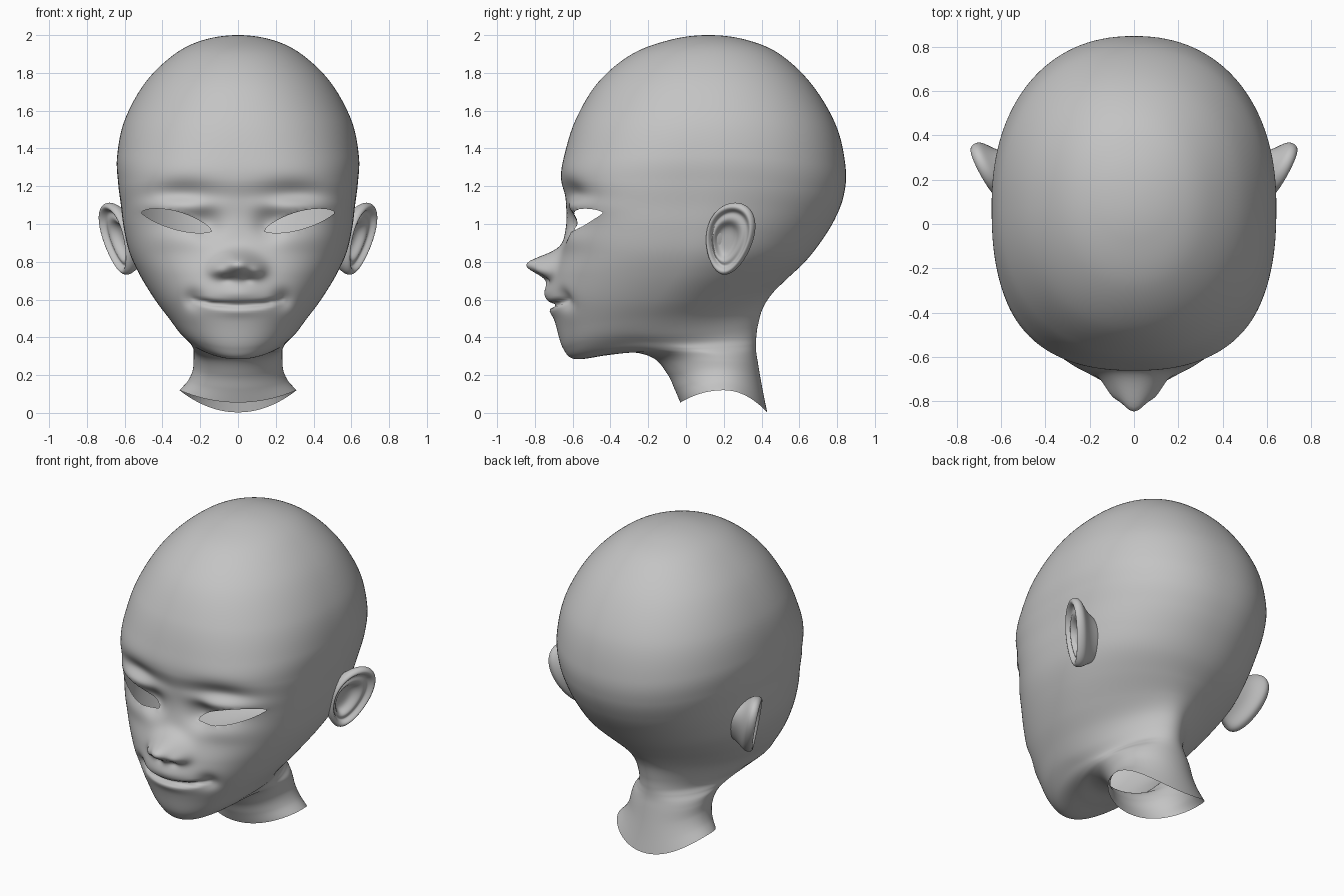
import bpy, bmesh, math
from mathutils import Vector

if "Cube" in bpy.data.objects:
    bpy.data.objects.remove(bpy.data.objects["Cube"])

GREY = 0.55
skin = bpy.data.materials.new("grey_skin")
skin.use_nodes = True
skin.diffuse_color = (GREY, GREY, GREY, 1)
skin.node_tree.nodes["Principled BSDF"].inputs["Base Color"].default_value = (GREY, GREY, GREY, 1)

SEGMENTS = 192
STEPS = 12

# Head sections, crown to neck: front (z, y), side (z, y, half width), back (z, y)
SECTIONS = [
    (2.0, .12, 2.0, .12, 0, 2.0, .12),
    (1.977, -.075, 1.975, .12, .18, 1.976, .315),
    (1.9, -.285, 1.9, .11, .335, 1.9, .495),
    (1.75, -.465, 1.75, .1, .49, 1.74, .665),
    (1.55, -.585, 1.55, .09, .6, 1.52, .795),
    (1.36, -.645, 1.36, .08, .64, 1.3, .845),
    (1.24, -.662, 1.22, .07, .635, 1.15, .835),
    (1.13, -.638, 1.1, .05, .62, 1.02, .785),
    (1.0, -.635, .98, .03, .605, .9, .71),
    (.86, -.66, .85, 0, .575, .8, .63),
    (.73, -.7, .73, -.06, .52, .71, .535),
    (.6, -.72, .6, -.16, .44, .63, .455),
    (.45, -.685, .5, -.23, .365, .55, .405),
    (.34, -.65, .42, -.24, .305, .46, .38),
    (.285, -.587, .37, -.16, .255, .4, .372),
    (.305, -.42, .34, -.02, .237, .36, .37),
    (.32, -.28, .315, .09, .235, .32, .372),
    (.285, -.165, .28, .14, .235, .27, .38),
    (.2, -.095, .225, .17, .24, .18, .395),
    (.125, -.06, .17, .19, .265, .1, .41),
    (.055, -.03, .12, .2, .31, .003, .43),
]

# Sculpted swellings and hollows: x, z, depth, spread in x, spread up, spread down
BUMPS = [
    (0, .787, .162, .095, .062, .066),     # nose tip
    (.1, .752, .045, .045, .04, .035),     # nostril wing
    (.05, .705, -.014, .03, .015, .02),    # nostril
    (0, .635, .03, .12, .06, .05),         # upper lip
    (0, .54, .012, .13, .025, .03),        # lower lip
    (.24, .6, -.035, .05, .05, .05),       # mouth corner
    (.3, 1.165, -.04, .17, .07, .06),      # crease under the brow
    (.29, 1.04, -.02, .16, .08, .08),      # eye socket
    (.16, .99, -.045, .075, .09, .07),     # inner eye corner
    (.31, 1.095, .03, .17, .045, .045),    # upper eyelid
    (.3, .92, .012, .16, .06, .06),        # lower eyelid
]


def bell(d, spread):
    return math.exp(-(d / spread) ** 2)


def spline(a, b, c, d, t):
    """Smooth interpolation between rows b and c."""
    return [q + t / 2 * (r - p + t * (2 * p - 5 * q + 4 * r - s + t * (3 * (q - r) + s - p)))
            for p, q, r, s in zip(a, b, c, d)]


def relief(x, z):
    """Forward displacement of the face."""
    x = abs(x)
    out = 0
    for bx, bz, depth, sx, up, down in BUMPS:
        out += depth * bell(x - bx, sx) * bell(z - bz, up if z > bz else down)
    # smiling mouth crease
    line = .57 + .028 * (x / .23) ** 2
    fade = max(0, min(1, (.25 - x) / .08))
    return out - .038 * fade * bell(z - line, .014)


def section_point(row, k, u):
    zf, yf, zs, ys, width, zb, yb = row
    angle = u - .5 * math.sin(u)          # denser towards the face
    s, c = math.sin(angle), math.cos(angle)
    if c > 0:
        square = 2 / (2.05 + .7 * bell(k - 7, 2.6 if k < 7 else 3.5))
    else:
        square = 2 / (2.05 + .17 * bell(k - 5, 3.5))
    x = math.copysign(width * abs(s) ** square, s)
    reach = abs(c) ** square
    if c > 0:
        y, z = ys + (yf - ys) * reach, zs + (zf - zs) * c * c
    else:
        x *= 1 - .3 * bell(k - 12, 2) * c * c
        y, z = ys + (yb - ys) * reach, zs + (zb - zs) * c * c
    if y < -.2 and c > 0:
        y -= relief(x, z) * min(1, (-.2 - y) / .1)
    return Vector((x, y, z))


def eye_edges(x):
    """Lower and upper edge heights of the eye opening."""
    s = (x - .137) / .376
    if not 0 <= s <= 1:
        return None
    arch = 4 * s * (1 - s)
    chord = .963 + .097 * s
    return chord - .042 * arch ** .8, chord + .055 * arch ** .7


def loft(bm, rings):
    n = len(rings[0])
    for a, b in zip(rings, rings[1:]):
        for j in range(n):
            k = (j + 1) % n
            bm.faces.new((a[j], a[k], b[k], b[j]))


def finish(bm, name):
    bmesh.ops.recalc_face_normals(bm, faces=bm.faces)
    for f in bm.faces:
        f.smooth = True
    mesh = bpy.data.meshes.new(name)
    bm.to_mesh(mesh)
    bm.free()
    mesh.materials.append(skin)
    obj = bpy.data.objects.new(name, mesh)
    bpy.context.collection.objects.link(obj)
    return obj


# Head and neck, open at the bottom
zf, yf, zs, ys, w, zb, yb = SECTIONS[1]
before = (zb, yb, zs, ys, -w, zf, yf)
after = [2 * a - b for a, b in zip(SECTIONS[-1], SECTIONS[-2])]
rows = [before] + SECTIONS + [after]
bm = bmesh.new()
rings = []
last = len(SECTIONS) - 1
for i in range(last * STEPS + 1):
    seg = min(i // STEPS, last - 1)
    row = spline(*rows[seg:seg + 4], i / STEPS - seg)
    rings.append([bm.verts.new(section_point(row, i / STEPS, math.tau * j / SEGMENTS))
                  for j in range(SEGMENTS)])
loft(bm, rings)
bmesh.ops.remove_doubles(bm, verts=bm.verts, dist=.0001)

# Almond eye openings
hole = []
for f in bm.faces:
    c = f.calc_center_median()
    edges = eye_edges(abs(c.x))
    if c.y < -.2 and edges and edges[0] < c.z < edges[1]:
        hole.append(f)
bmesh.ops.delete(bm, geom=hole, context='FACES')
for v in bm.verts:
    if v.is_boundary and v.co.z > .5:
        x = min(max(abs(v.co.x), .138), .512)
        v.co.x = math.copysign(x, v.co.x)
        v.co.z = min(eye_edges(x), key=lambda e: abs(e - v.co.z))
bmesh.ops.remove_doubles(bm, verts=bm.verts, dist=.0005)
finish(bm, "head")

# Ears: loops from the hollow over the rim to the root: radius, height, shift to the face
EAR_LOOPS = [(.1, -.035, .035), (.38, -.032, .03), (.5, 0, .02), (.62, .01, .012),
             (.74, -.006, .006), (.82, .02, 0), (.91, .03, 0), (1.0, .012, 0),
             (1.0, -.012, 0), (.95, -.03, .004), (.85, -.05, .018), (.72, -.08, .035),
             (.6, -.13, .05)]
centre = Vector((.637, .232, .922))
back = Vector((.45, .89, 0)).normalized()
up = Vector((.25, .13, .95)).normalized()
out = back.cross(up).normalized()
bm = bmesh.new()
rings = []
for r, height, shift in EAR_LOOPS:
    ring = []
    for j in range(32):
        a = math.tau * j / 32
        u = .138 * r * math.cos(a) * (1 + .2 * math.sin(a)) - shift
        v = .2 * r * math.sin(a) - shift / 2
        ring.append(bm.verts.new(centre + back * u + up * v + out * height))
    rings.append(ring)
loft(bm, rings)
bm.faces.new(rings[0])
ears = finish(bm, "ears")
ears.modifiers.new("mirror", 'MIRROR').use_mirror_merge = False
smooth = ears.modifiers.new("smooth", 'SUBSURF')
smooth.levels = smooth.render_levels = 2
